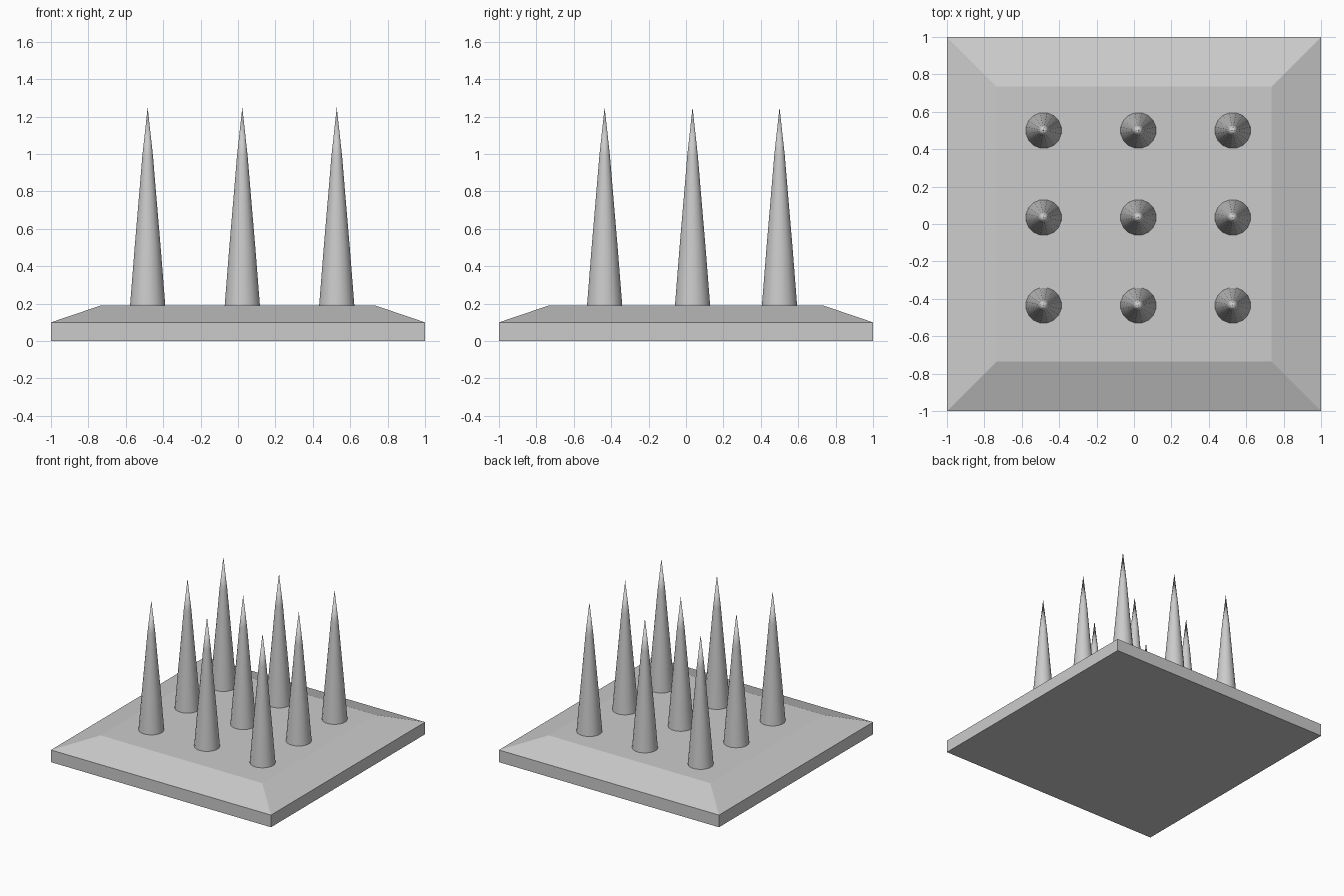
import bpy, bmesh, math

if "Cube" in bpy.data.objects:
    bpy.data.objects.remove(bpy.data.objects["Cube"])


def make_object(name, bm):
    bmesh.ops.recalc_face_normals(bm, faces=bm.faces)
    mesh = bpy.data.meshes.new(name)
    bm.to_mesh(mesh)
    bm.free()
    obj = bpy.data.objects.new(name, mesh)
    bpy.context.collection.objects.link(obj)
    return obj


def loft(bm, rings, sides, turn):
    """Skin a stack of (radius, z) rings; radius 0 closes to a point."""
    prev = None
    for r, z in rings:
        if r == 0:
            ring = [bm.verts.new((0, 0, z))] * sides
        else:
            ring = [bm.verts.new((r * math.cos(turn + math.tau * i / sides),
                                  r * math.sin(turn + math.tau * i / sides), z))
                    for i in range(sides)]
        if prev:
            for i in range(sides):
                j = (i + 1) % sides
                quad = [prev[i], prev[j], ring[j], ring[i]]
                bm.faces.new(list(dict.fromkeys(quad)))
        else:
            first = ring
        prev = ring
    return first, prev


# Square base plate with sloped shoulders
bm = bmesh.new()
d = math.sqrt(2)
bottom, top = loft(bm, [(d, 0), (d, 0.10), (0.735 * d, 0.19)], 4, math.pi / 4)
bm.faces.new(bottom)
bm.faces.new(top)
make_object("base_plate", bm)

# One spike, slightly bulged towards the tip
bm = bmesh.new()
loft(bm, [(0.096, 0.19), (0.071, 0.50), (0.045, 0.80), (0.029, 0.99), (0, 1.25)],
     16, math.pi / 16)
spike = make_object("spike", bm)
spike.data.shade_smooth()

# Three by three grid of spikes
for row, y in enumerate((-0.435, 0.035, 0.50)):
    for col, x in enumerate((-0.483, 0.023, 0.528)):
        obj = spike if row == col == 0 else spike.copy()
        if obj is not spike:
            bpy.context.collection.objects.link(obj)
        obj.name = f"spike_{row}_{col}"
        obj.location = (x, y, 0)
